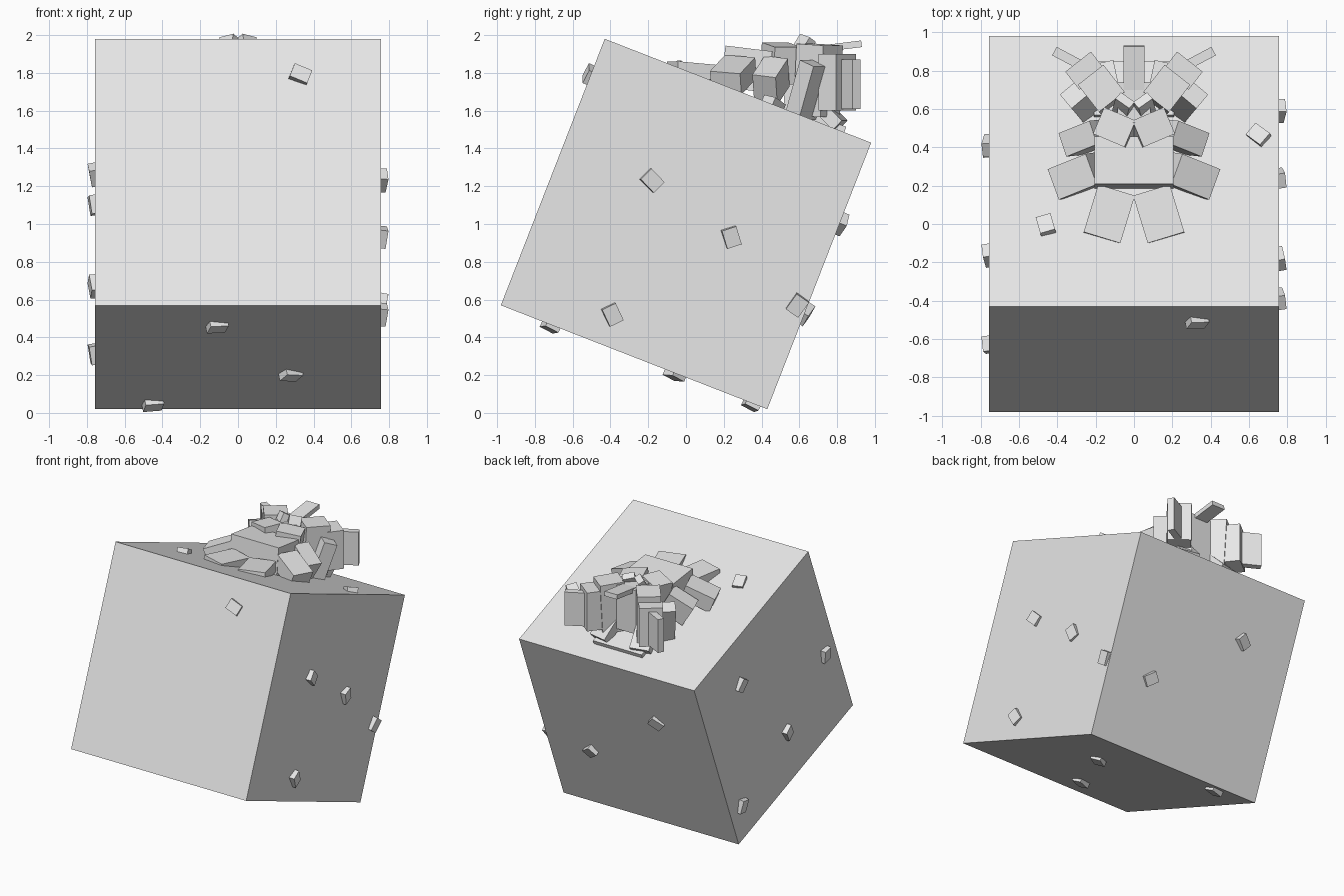
import bpy
from math import radians, sin, cos
from mathutils import Vector, Matrix, Euler

old = bpy.data.objects.get("Cube")
if old:
    bpy.data.objects.remove(old, do_unlink=True)

grey = bpy.data.materials.new("light_grey")
grey.use_nodes = True
grey.diffuse_color = (0.8, 0.8, 0.8, 1)
grey.node_tree.nodes["Principled BSDF"].inputs["Base Color"].default_value = (0.8, 0.8, 0.8, 1)


def block(name, loc, size, rot):
    """A flat-sided block; rot is a rotation matrix."""
    bpy.ops.mesh.primitive_cube_add(size=1)
    ob = bpy.context.object
    ob.name = name
    ob.matrix_world = Matrix.LocRotScale(Vector(loc), rot.to_quaternion(), Vector(size))
    ob.data.materials.append(grey)
    return ob


def turn(x=0, y=0, z=0):
    return Euler((radians(x), radians(y), radians(z))).to_matrix()


def pair(name, loc, size, x=0, y=0, z=0):
    """The same block on the left and on the right."""
    for side, s in (("left", 1), ("right", -1)):
        block(f"{name}_{side}", (s * loc[0], loc[1], loc[2]), size, turn(x, s * y, s * z))


# Tilted main cube
TILT = radians(21.3)
HALF = 0.757
up = Vector((0, sin(TILT), cos(TILT)))
back = Vector((0, cos(TILT), -sin(TILT)))
side = Vector((1, 0, 0))
block("main_cube", (0, 0, 1), (2 * HALF,) * 3, Matrix.Rotation(-TILT, 3, 'X'))


# Small chips scattered on the faces: position and spin in the face plane
def chips(name, normal, spots):
    for i, (x, y, z, spin) in enumerate(spots):
        p = Vector((x, y, z - 1))
        p += normal * (HALF + 0.008 - p.dot(normal))
        rot = normal.to_track_quat('Z', 'Y').to_matrix() @ turn(0, 0, spin) @ turn(9, 6, 0)
        block(f"{name}_chip_{i + 1}", p + Vector((0, 0, 1)), (0.08, 0.1, 0.04), rot)


chips("left", side, [(0, -.18, 1.23, 45), (0, .24, .93, 18), (0, -.39, .52, 26), (0, .59, .57, -35)])
chips("right", -side, [(0, .41, 1.26, -30), (0, -.63, 1.1, 8), (0, -.165, .67, 35), (0, .395, .31, -10)])
chips("back", back, [(-.32, .82, 1, 50), (.38, .64, .52, -50)])
chips("front", -back, [(.33, -.51, 1.79, 70)])
chips("bottom", -up, [(-.11, -.72, .45, 75), (.28, -.06, .2, 60), (-.45, .34, .03, 80)])
chips("top", up, [(.65, .46, 1.63, 50), (-.46, -.01, 1.81, 15)])

# Front tails and the raised centre with drooping wings
pair("front_tail", (.13, .05, 1.81), (.2, .26, .08), x=-5, z=17)
block("front_centre", (0, .32, 1.82), (.41, .25, .22), turn(x=-7))
pair("front_wing", (.30, .25, 1.79), (.23, .17, .12), x=-5, y=22, z=-22)

# Middle arms stepping down to the sides
pair("middle_inner_arm", (.09, .50, 1.85), (.18, .15, .20), y=8, z=-22 + 45)
pair("middle_outer_arm", (.25, .45, 1.76), (.20, .13, .17), x=-8, y=30, z=-22)

# Rear arms of upright blocks, fanned out backwards
pair("rear_inner_block", (.165, .70, 1.76), (.18, .17, .38), y=3, z=52)
pair("rear_outer_block", (.255, .80, 1.75), (.12, .17, .30), z=52)
pair("rear_end_slab", (.345, .865, 1.74), (.16, .05, .26), z=28)
pair("rear_leaning_block", (.27, .645, 1.71), (.14, .10, .30), x=-20, z=-40)

# Sloping tails behind and the plate they rest on
pair("rear_tail", (.16, .74, 1.60), (.15, .22, .07), x=-45, z=-12)
block("rear_plate", (0, .70, 1.545), (.42, .30, .05), Matrix.Rotation(-TILT, 3, 'X'))

# Knot and the strip over it
block("knot", (0, .63, 1.77), (.17, .22, .34), turn())
block("top_strip", (0, .815, 1.94), (.11, .23, .035), turn(x=7))
pair("knot_flap", (.055, .615, 1.935), (.09, .05, .12), x=-30, y=12, z=35)
